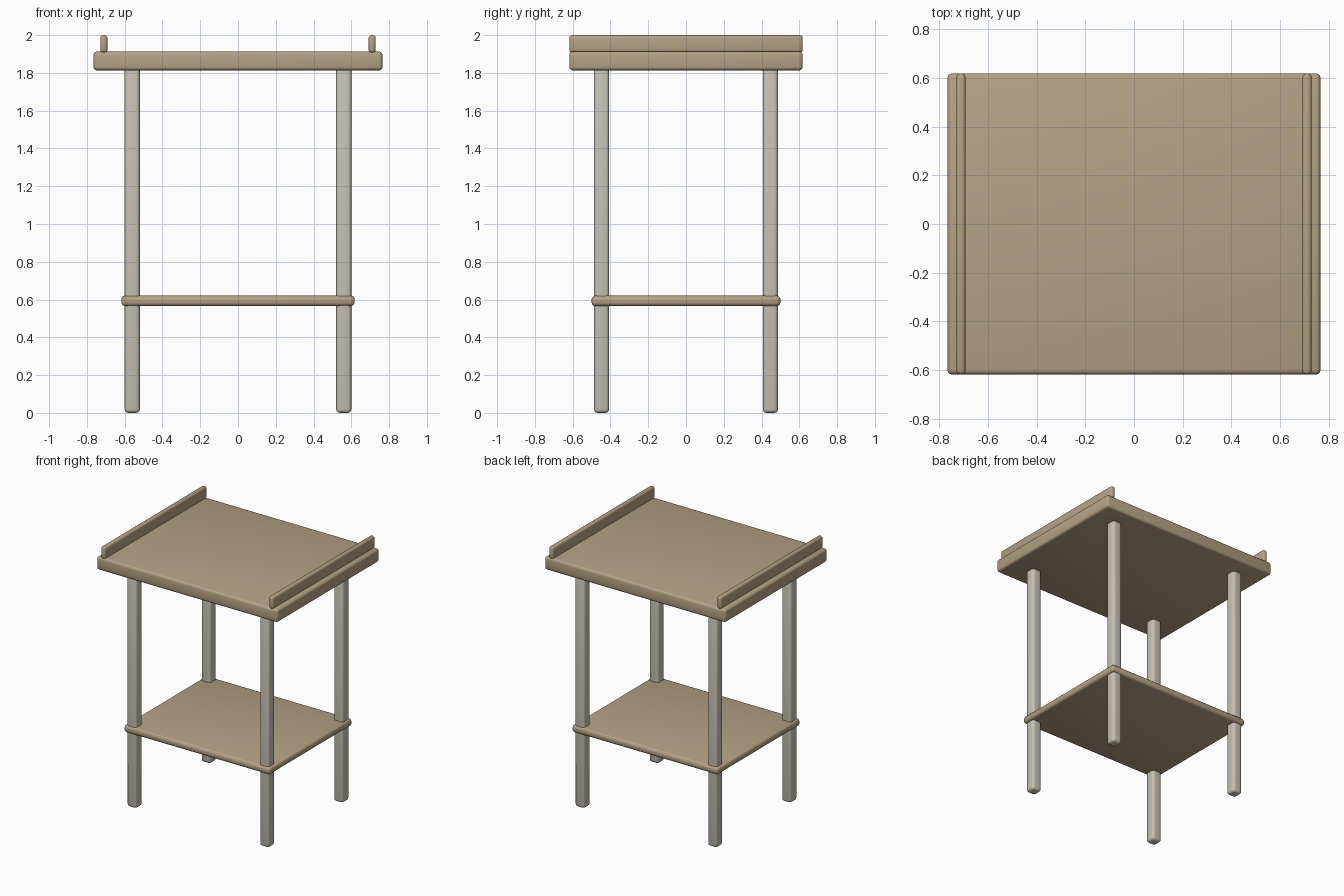
import bpy

if "Cube" in bpy.data.objects:
    bpy.data.objects.remove(bpy.data.objects["Cube"])

def material(name, rgb):
    m = bpy.data.materials.new(name)
    m.diffuse_color = (*rgb, 1)
    m.use_nodes = True
    m.node_tree.nodes["Principled BSDF"].inputs["Base Color"].default_value = m.diffuse_color
    return m

wood = material("tan wood", (0.46, 0.36, 0.235))
metal = material("pale grey", (0.57, 0.54, 0.46))

def rounded_box(name, centre, size, bevel, mat):
    bpy.ops.mesh.primitive_cube_add(size=1, location=centre)
    ob = bpy.context.object
    ob.name = name
    ob.scale = size
    bpy.ops.object.transform_apply(location=False, rotation=False, scale=True)
    mod = ob.modifiers.new("rounded edges", 'BEVEL')
    mod.width = bevel
    mod.segments = 3
    bpy.ops.object.modifier_apply(modifier=mod.name)
    ob.data.materials.append(mat)
    bpy.ops.object.shade_smooth_by_angle()
    return ob

# Top board and lower shelf
rounded_box("table_top", (0, 0, 1.863), (1.53, 1.235, 0.1), 0.018, wood)
rounded_box("lower_shelf", (0, 0, 0.593), (1.235, 1.0, 0.055), 0.02, wood)

for sx, side in ((-1, "left"), (1, "right")):
    # Side rails on the top
    rounded_box(side + "_rail", (sx * 0.71, 0, 1.953), (0.038, 1.235, 0.094), 0.016, wood)
    # Legs
    for sy, end in ((-1, "front"), (1, "back")):
        rounded_box(f"{end}_{side}_leg", (sx * 0.56, sy * 0.447, 0.92),
                    (0.08, 0.08, 1.84), 0.019, metal)
